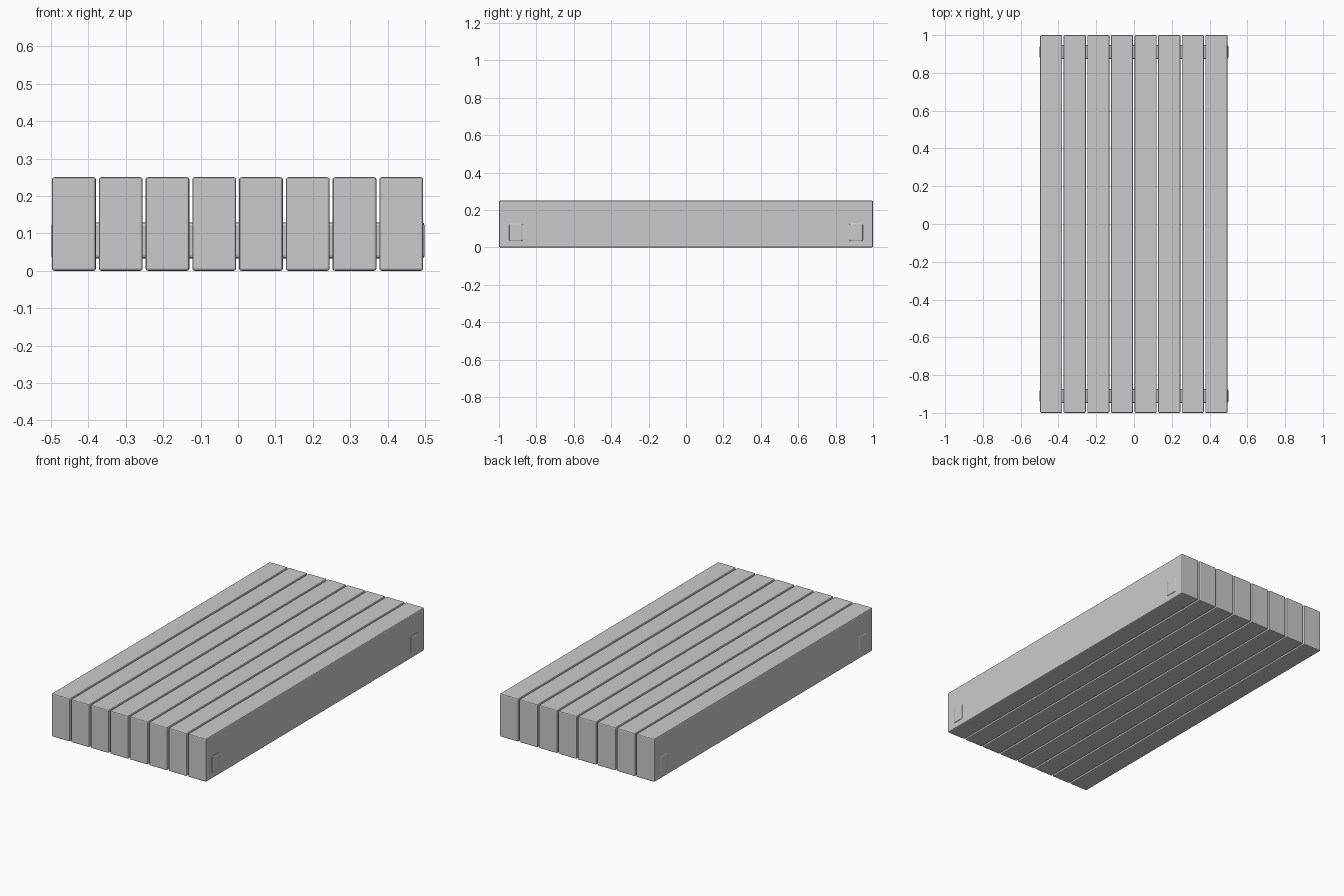
import bpy

if "Cube" in bpy.data.objects:
    bpy.data.objects.remove(bpy.data.objects["Cube"])


def box(name, center, size, bevel):
    """Box with chamfered edges."""
    bpy.ops.mesh.primitive_cube_add(size=1, location=center)
    ob = bpy.context.object
    ob.name = name
    ob.scale = size
    bpy.ops.object.transform_apply(location=False, rotation=False, scale=True)
    mod = ob.modifiers.new("edge_bevel", 'BEVEL')
    mod.width = bevel
    mod.segments = 2
    return ob


# Eight long beams side by side with narrow gaps
for i in range(8):
    x = -0.4385 + i * 0.125
    box(f"beam_{i + 1}", (x, 0, 0.125), (0.117, 2.0, 0.25), 0.006)

# Two cross bars through the beams, ends just showing on the sides
for name, s in (("front_cross_bar", -1), ("back_cross_bar", 1)):
    box(name, (0, s * 0.91, 0.081), (0.998, 0.074, 0.097), 0.008)
